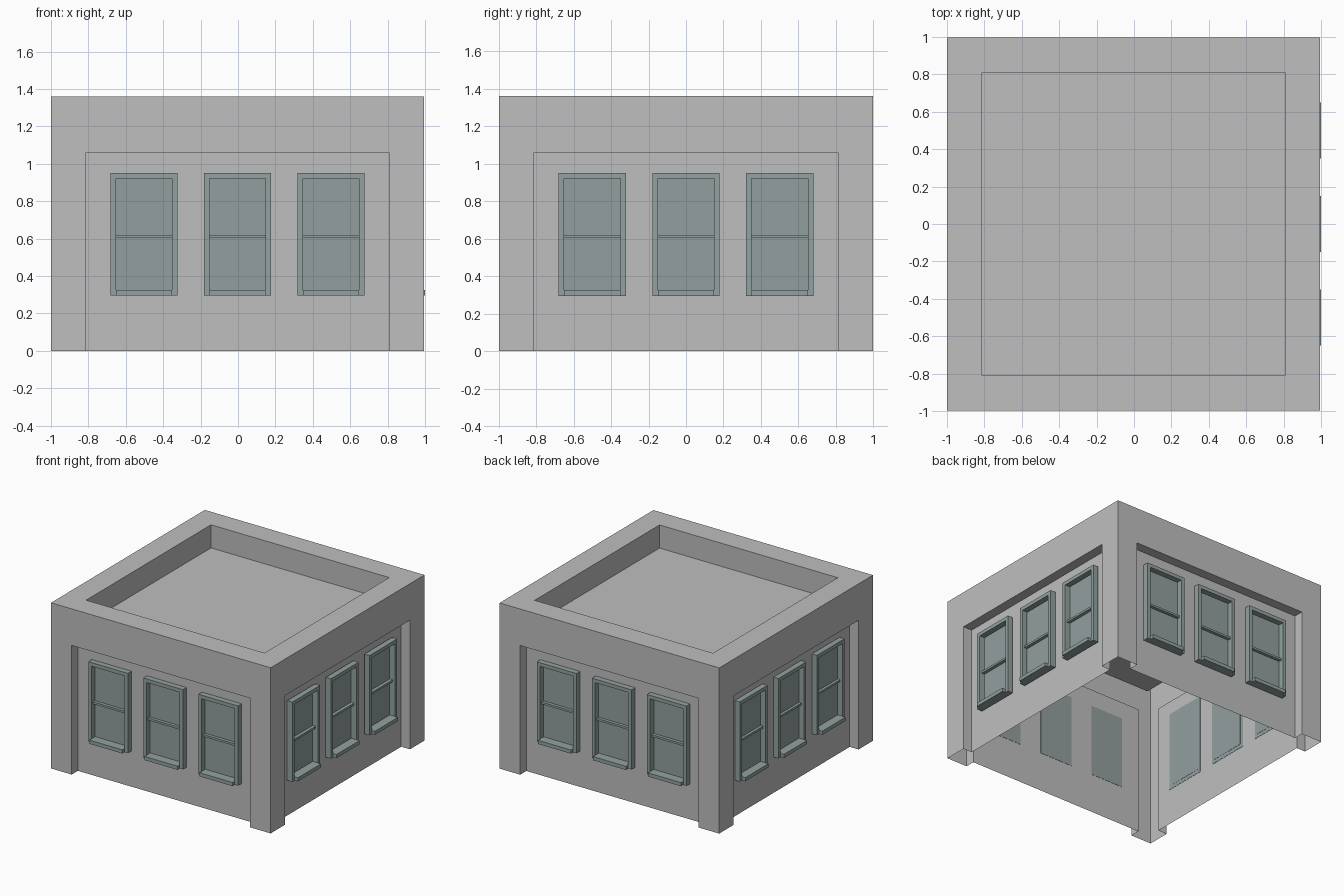
import bpy, bmesh, math
from mathutils import Matrix, Vector

cube = bpy.data.objects.get("Cube")
if cube:
    bpy.data.objects.remove(cube, do_unlink=True)


def material(name, rgb):
    m = bpy.data.materials.new(name)
    m.use_nodes = True
    m.diffuse_color = (*rgb, 1)
    m.node_tree.nodes["Principled BSDF"].inputs["Base Color"].default_value = (*rgb, 1)
    return m


WALL = material("wall grey", (0.52, 0.52, 0.52))
FRAME = material("window frame grey green", (0.29, 0.36, 0.355))
GLASS = material("glass grey green", (0.29, 0.345, 0.345))

HALF, TOP = 0.9975, 1.36          # outer shell
BAY, BAY_TOP, DEPTH = 0.81, 1.06, 0.08   # recessed bay in each wall
ROOF = 1.17                       # sunken roof level
CENTRE = Vector((-0.0025, 0, 0))
SIDES = {"front": 0, "left": 90, "back": 180, "right": 270}


def turn(side):
    return Matrix.Rotation(math.radians(SIDES[side]), 4, "Z")


def finish(name, bm, mat, side=None, offset=CENTRE):
    if side:
        bm.transform(turn(side))
    bm.transform(Matrix.Translation(offset))
    mesh = bpy.data.meshes.new(name)
    bm.to_mesh(mesh)
    bm.free()
    mesh.materials.append(mat)
    ob = bpy.data.objects.new(name, mesh)
    bpy.context.collection.objects.link(ob)
    return ob


def face(bm, *points):
    bm.faces.new([bm.verts.new(p) for p in points])


def box(bm, x0, x1, out0, out1, z0, z1):
    """Box on the front bay; out is the distance in front of the bay panel."""
    panel = -HALF + DEPTH
    size = (x1 - x0, out1 - out0, z1 - z0)
    mid = ((x0 + x1) / 2, panel - (out0 + out1) / 2, (z0 + z1) / 2)
    bmesh.ops.create_cube(bm, size=1, matrix=Matrix.Translation(mid) @ Matrix.Diagonal((*size, 1)))


# Open-bottomed shell: one wall with its bay and parapet, repeated on four sides
shell = bmesh.new()
for side in SIDES:
    bm = bmesh.new()
    y, p = -HALF, -HALF + DEPTH
    # outer wall around the bay
    face(bm, (-HALF, y, 0), (-BAY, y, 0), (-BAY, y, BAY_TOP), (BAY, y, BAY_TOP),
         (BAY, y, 0), (HALF, y, 0), (HALF, y, TOP), (-HALF, y, TOP))
    # bay panel, soffit and jambs
    face(bm, (-BAY, p, 0), (BAY, p, 0), (BAY, p, BAY_TOP), (-BAY, p, BAY_TOP))
    face(bm, (-BAY, y, BAY_TOP), (-BAY, p, BAY_TOP), (BAY, p, BAY_TOP), (BAY, y, BAY_TOP))
    face(bm, (-BAY, y, 0), (-BAY, p, 0), (-BAY, p, BAY_TOP), (-BAY, y, BAY_TOP))
    face(bm, (BAY, p, 0), (BAY, y, 0), (BAY, y, BAY_TOP), (BAY, p, BAY_TOP))
    # parapet top and inner face
    face(bm, (-HALF, y, TOP), (HALF, y, TOP), (BAY, -BAY, TOP), (-BAY, -BAY, TOP))
    face(bm, (BAY, -BAY, ROOF), (-BAY, -BAY, ROOF), (-BAY, -BAY, TOP), (BAY, -BAY, TOP))
    bm.transform(turn(side))
    part = bpy.data.meshes.new("part")
    bm.to_mesh(part)
    bm.free()
    shell.from_mesh(part)
    bpy.data.meshes.remove(part)
# sunken roof
face(shell, (-BAY, -BAY, ROOF), (BAY, -BAY, ROOF), (BAY, BAY, ROOF), (-BAY, BAY, ROOF))
bmesh.ops.remove_doubles(shell, verts=shell.verts, dist=0.0001)
finish("building_shell", shell, WALL)

# Three sash windows per wall
LOW, HIGH, OUTER, INNER = 0.295, 0.95, 0.18, 0.15
for side in SIDES:
    shift = Vector((0.005, 0, 0)) if side in ("left", "right") else Vector()
    for i, x in enumerate((-0.5, 0, 0.5), 1):
        frame = bmesh.new()
        for s in (-1, 1):
            a, b = sorted((x + s * INNER, x + s * OUTER))
            box(frame, a, b, 0.003, 0.05, LOW, HIGH)              # stiles
        box(frame, x - INNER, x + INNER, 0.003, 0.05, 0.92, HIGH)  # head
        box(frame, x - INNER, x + INNER, 0.003, 0.03, 0.603, 0.62)  # meeting rail
        box(frame, x - INNER, x + INNER, 0.003, 0.079, LOW, 0.325)  # sill
        finish(f"{side}_window_frame_{i}", frame, FRAME, side, CENTRE + shift)
        pane = bmesh.new()
        box(pane, x - INNER, x + INNER, -0.002, 0.004, 0.325, 0.92)
        # the pane stays on the panel so that it shows on both faces of the wall
        finish(f"{side}_window_pane_{i}", pane, GLASS, side, CENTRE + shift * 0.3)
